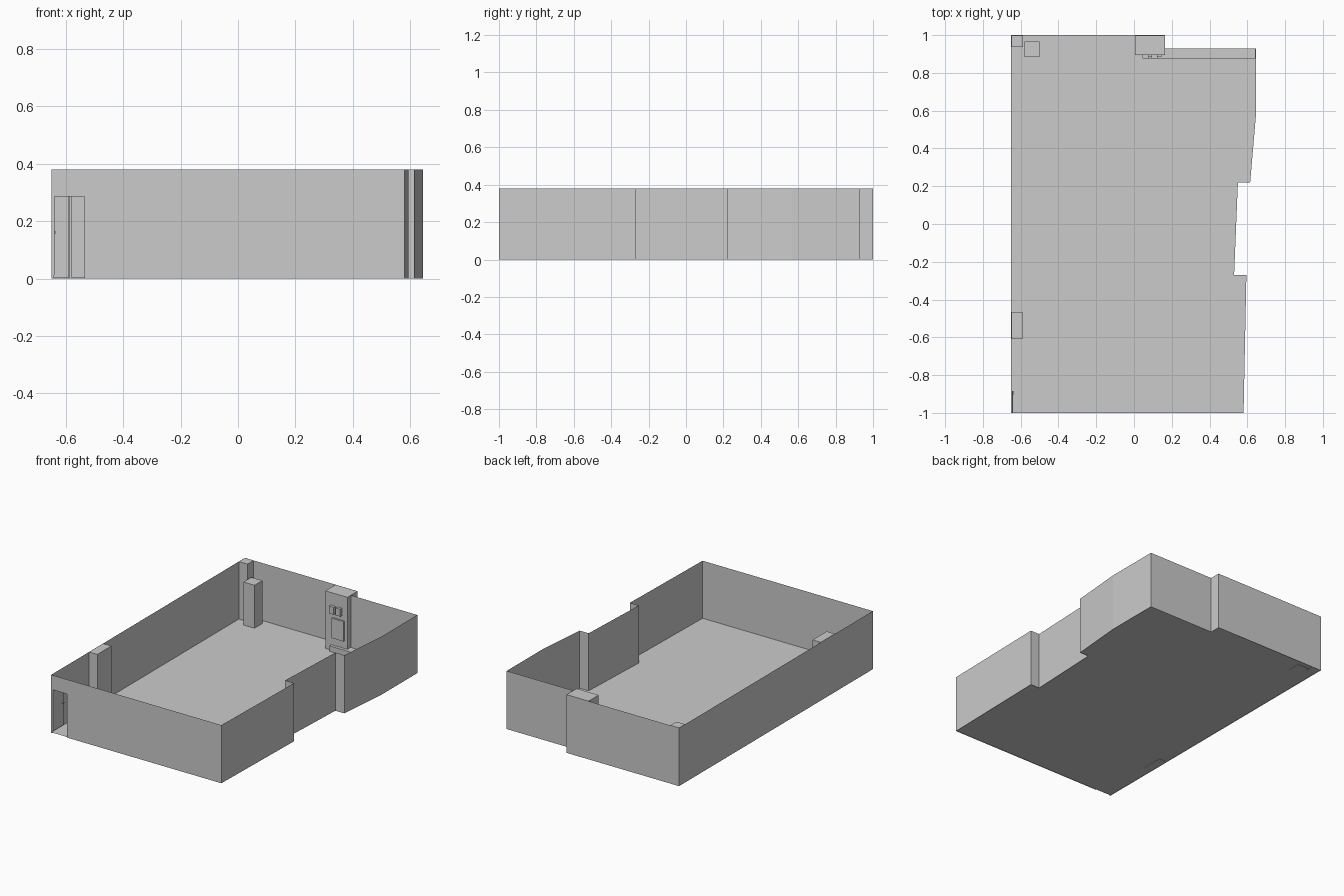
import bpy, bmesh

if "Cube" in bpy.data.objects:
    bpy.data.objects.remove(bpy.data.objects["Cube"])

H = 0.38            # wall height
FLOOR = 0.004       # floor level
DOOR_X, DOOR_H = -0.535, 0.285

# Room plan, counter-clockwise from the doorway's right jamb
plan = [(DOOR_X, -1), (0.58, -1), (0.595, -0.27), (0.53, -0.27), (0.55, 0.22),
        (0.615, 0.22), (0.645, 0.57), (0.645, 0.93), (0.165, 0.93),
        (0.165, 1), (-0.65, 1), (-0.65, -1)]


def finish(name, bm):
    mesh = bpy.data.meshes.new(name)
    bm.to_mesh(mesh)
    bm.free()
    obj = bpy.data.objects.new(name, mesh)
    bpy.context.collection.objects.link(obj)
    return obj


def box(name, x, y, z):
    bm = bmesh.new()
    bmesh.ops.create_cube(bm, size=1)
    for v in bm.verts:
        for i, (lo, hi) in enumerate((x, y, z)):
            v.co[i] = lo if v.co[i] < 0 else hi
    return finish(name, bm)


# Floor sheet
bm = bmesh.new()
bm.faces.new([bm.verts.new((x, y, FLOOR)) for x, y in plan])
finish("floor", bm)

# Outer walls: thin sheets following the plan
bm = bmesh.new()
low = [bm.verts.new((x, y, 0)) for x, y in plan]
top = [bm.verts.new((x, y, H)) for x, y in plan]
for i in range(len(plan) - 1):
    bm.faces.new((low[i], low[i + 1], top[i + 1], top[i]))
# Strip above the doorway
a = bm.verts.new((-0.65, -1, DOOR_H))
b = bm.verts.new((DOOR_X, -1, DOOR_H))
bm.faces.new((a, b, top[0], top[-1]))
# Narrow jamb at the hinge side
j = [bm.verts.new(p) for p in ((-0.65, -1, 0), (-0.642, -1, 0),
                               (-0.642, -1, DOOR_H), (-0.65, -1, DOOR_H))]
bm.faces.new(j)
finish("walls", bm)

# Open door leaf with handle
box("door_leaf", (-0.646, -0.640), (-0.998, -0.885), (0.012, DOOR_H))
box("door_handle", (-0.640, -0.634), (-0.902, -0.888), (0.157, 0.163))

# Pillars and cabinet along the left and back walls
box("left_pillar", (-0.649, -0.59), (-0.61, -0.465), (0.001, H))
box("corner_pillar", (-0.649, -0.587), (0.937, 0.999), (0.001, H))
box("tall_cabinet", (-0.58, -0.50), (0.885, 0.965), (0.001, DOOR_H))

# Back column with wall panel and two switches
box("back_column", (0.005, 0.164), (0.895, 0.999), (0.001, H))
box("control_panel", (0.058, 0.145), (0.884, 0.895), (0.09, 0.22))
for i, x in enumerate((0.045, 0.092)):
    box(f"switch_{i + 1}", (x, x + 0.033), (0.877, 0.895), (0.25, 0.298))

# Low ledge at the foot of the back wall
box("low_ledge", (0.05, 0.644), (0.875, 0.929), (0.001, 0.04))
